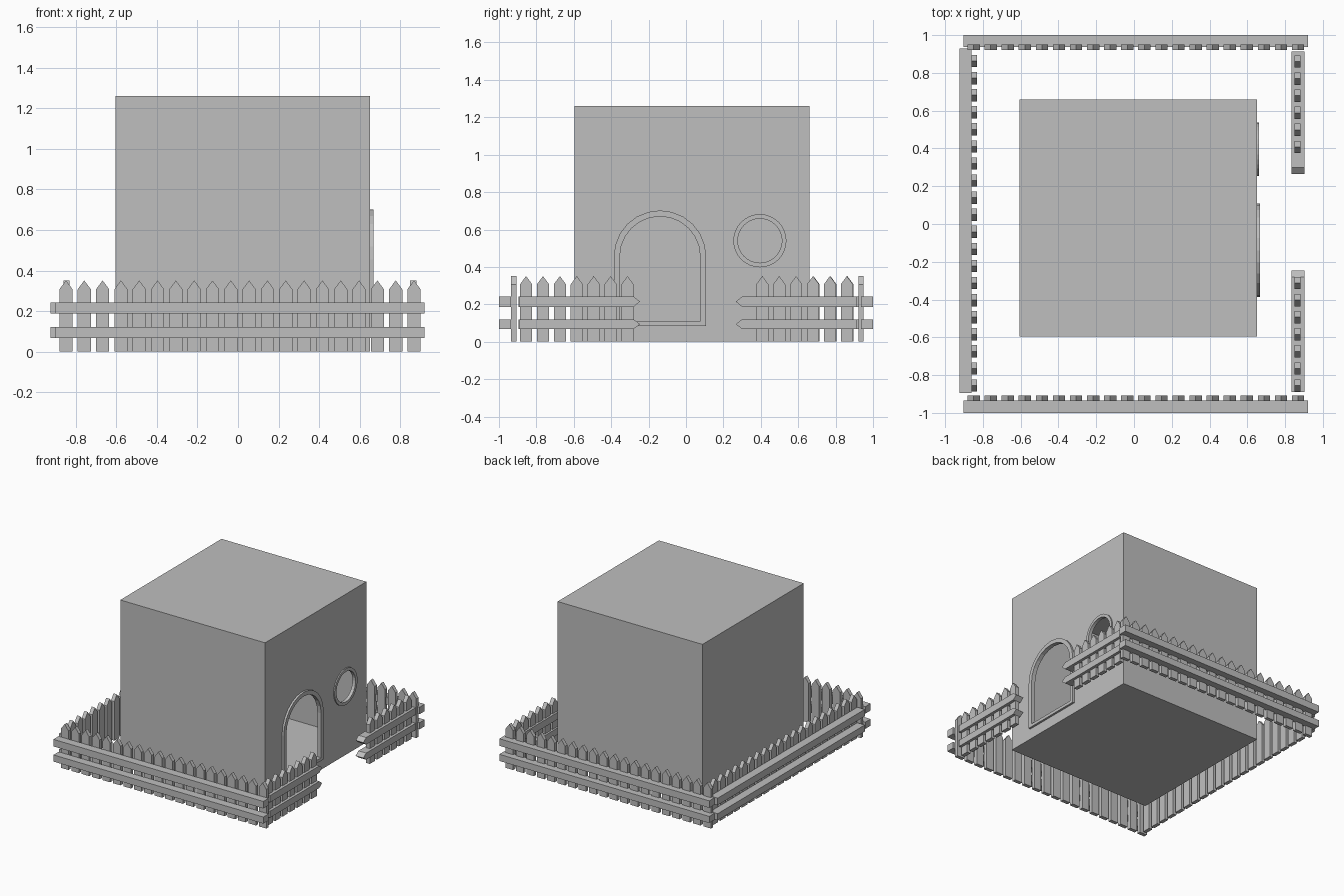
import bpy, bmesh, math

if "Cube" in bpy.data.objects:
    bpy.data.objects.remove(bpy.data.objects["Cube"])

grey = bpy.data.materials.new("plain grey")
grey.diffuse_color = (0.52, 0.52, 0.52, 1)
grey.use_nodes = True
grey.node_tree.nodes["Principled BSDF"].inputs["Base Color"].default_value = grey.diffuse_color


def finish(name, bm):
    bmesh.ops.recalc_face_normals(bm, faces=bm.faces)
    me = bpy.data.meshes.new(name)
    bm.to_mesh(me)
    bm.free()
    me.materials.append(grey)
    ob = bpy.data.objects.new(name, me)
    bpy.context.collection.objects.link(ob)
    return ob


def prism(bm, profile, place, d0, d1):
    """Extrude a 2D profile from depth d0 to d1; place(u, v, d) gives the 3D point."""
    a = [bm.verts.new(place(u, v, d0)) for u, v in profile]
    b = [bm.verts.new(place(u, v, d1)) for u, v in profile]
    bm.faces.new(a)
    bm.faces.new(b)
    n = len(a)
    for i in range(n):
        j = (i + 1) % n
        bm.faces.new((a[i], a[j], b[j], b[i]))


def along_x(u, v, d):
    return (u, d, v)


def along_y(u, v, d):
    return (d, u, v)


def rect(u0, u1, v0, v1):
    return [(u0, v0), (u1, v0), (u1, v1), (u0, v1)]


def arch(r, bottom, cy=-0.139, spring=0.455, n=12):
    pts = [(cy - r, bottom), (cy + r, bottom)]
    return pts + [(cy + r * math.cos(math.pi * i / n),
                   spring + r * math.sin(math.pi * i / n)) for i in range(n + 1)]


def circle(r, cy=0.395, cz=0.54, n=32):
    return [(cy + r * math.cos(math.tau * i / n),
             cz + r * math.sin(math.tau * i / n)) for i in range(n)]


def solid(name, profile, d0, d1):
    bm = bmesh.new()
    prism(bm, profile, along_y, d0, d1)
    return finish(name, bm)


def frame(name, outer, inner, x0, x1):
    bm = bmesh.new()
    loops = [[bm.verts.new((x, y, z)) for y, z in p]
             for p, x in ((outer, x0), (outer, x1), (inner, x1), (inner, x0))]
    n = len(outer)
    for k in range(4):
        a, b = loops[k], loops[(k + 1) % 4]
        for i in range(n):
            j = (i + 1) % n
            bm.faces.new((a[i], a[j], b[j], b[i]))
    return finish(name, bm)


# Hollow house body with door and window openings
T = 0.015
house = solid("house_body", rect(-0.595, 0.66, 0, 1.26), -0.605, 0.652)
cutters = [
    solid("room_cutter", rect(-0.595 + T, 0.66 - T, T, 1.26 - T), -0.605 + T, 0.652 - T),
    solid("door_cutter", arch(0.23, 0.095), 0.55, 0.75),
    solid("window_cutter", circle(0.13), 0.55, 0.75),
]
for c in cutters:
    m = house.modifiers.new(c.name, 'BOOLEAN')
    m.operation = 'DIFFERENCE'
    m.solver = 'EXACT'
    m.object = c
bpy.context.view_layer.update()
deps = bpy.context.evaluated_depsgraph_get()
cut = bpy.data.meshes.new_from_object(house.evaluated_get(deps))
house.modifiers.clear()
house.data = cut
for c in cutters:
    bpy.data.objects.remove(c)

# Door and window surrounds
frame("door_frame", arch(0.247, 0.083), arch(0.215, 0.107), 0.635, 0.668)
frame("window_frame", circle(0.142), circle(0.118), 0.635, 0.661)

# Picket fence
STEP = 0.0904
RAILS = ((0.068, 0.12), (0.187, 0.242))


def pickets(name, start, count, place, d0, d1):
    bm = bmesh.new()
    w = 0.0325
    for i in range(count):
        c = start + i * STEP
        prism(bm, [(c - w, 0), (c + w, 0), (c + w, 0.307), (c, 0.351), (c - w, 0.307)],
              place, d0, d1)
    finish(name, bm)


def rails(name, u0, u1, place, d0, d1, tip=0):
    """tip = +1 or -1 gives that end a point."""
    bm = bmesh.new()
    p = 0.034
    for z0, z1 in RAILS:
        prof = rect(u0 + (p if tip < 0 else 0), u1 - (p if tip > 0 else 0), z0, z1)
        zm = (z0 + z1) / 2
        if tip > 0:
            prof.insert(2, (u1, zm))
        elif tip < 0:
            prof.append((u0, zm))
        prism(bm, prof, place, d0, d1)
    finish(name, bm)


pickets("front_pickets", -0.849, 20, along_x, -0.936, -0.907)
rails("front_rails", -0.902, 0.92, along_x, -1.0, -0.935)
pickets("back_pickets", -0.849, 20, along_x, 0.922, 0.95)
rails("back_rails", -0.902, 0.92, along_x, 0.936, 1.0)
pickets("left_pickets", -0.855, 20, along_y, -0.861, -0.832)
rails("left_rails", -0.895, 0.928, along_y, -0.925, -0.86)
pickets("right_pickets_near", -0.855, 7, along_y, 0.85, 0.881)
rails("right_rails_near", -0.89, -0.246, along_y, 0.835, 0.902, 1)
pickets("right_pickets_far", 0.408, 6, along_y, 0.85, 0.881)
rails("right_rails_far", 0.266, 0.914, along_y, 0.835, 0.902, -1)
